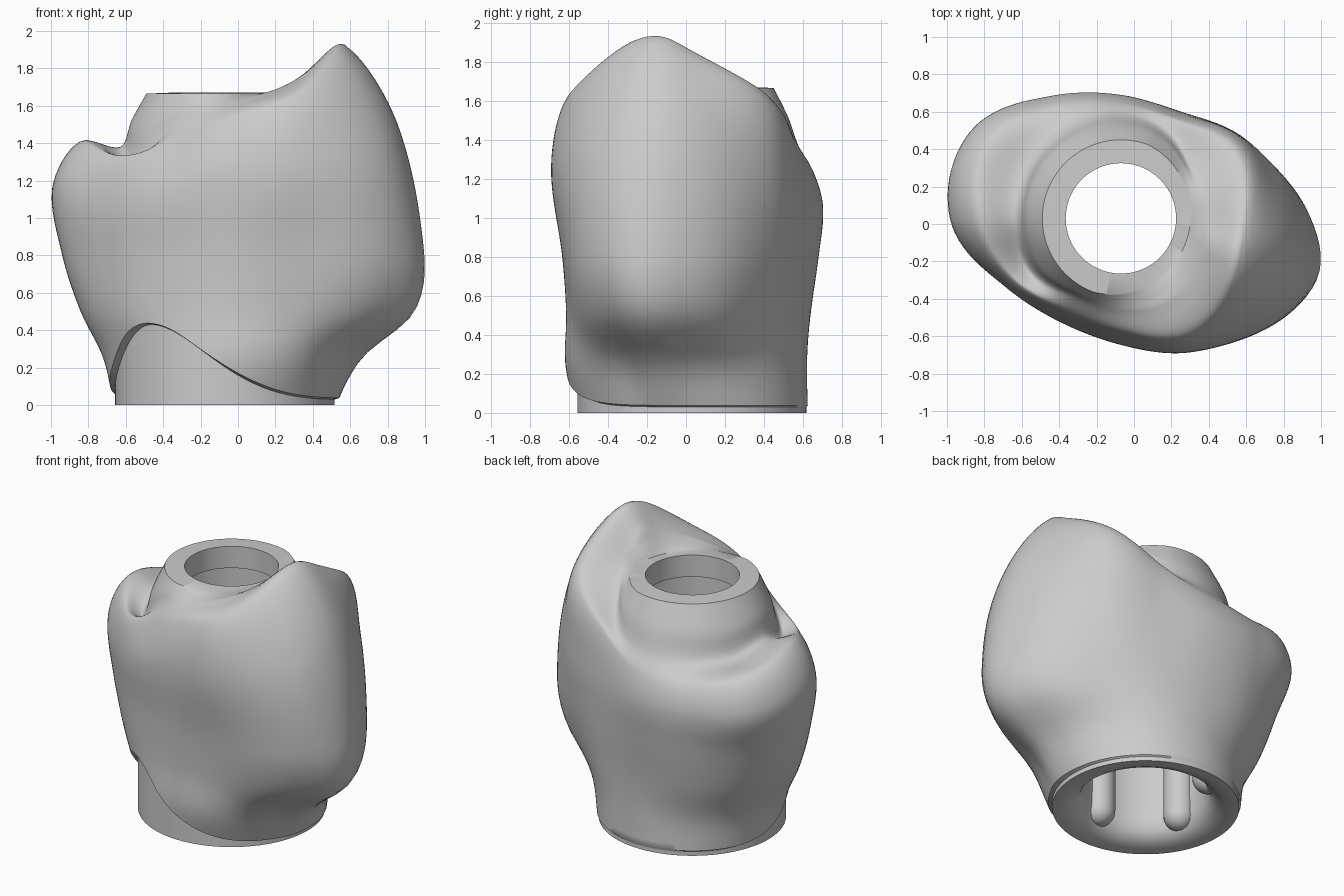
import bpy, bmesh, math
from mathutils import Vector

if "Cube" in bpy.data.objects:
    bpy.data.objects.remove(bpy.data.objects["Cube"])

CX, CY = -0.07, 0.03          # axis of the socket
BASE_R, HOLE_R, CAVITY_R = 0.587, 0.295, 0.39
SEGS = 144

mat = bpy.data.materials.new("light grey")
mat.diffuse_color = (0.6, 0.6, 0.6, 1)
mat.use_nodes = True
mat.node_tree.nodes["Principled BSDF"].inputs["Base Color"].default_value = mat.diffuse_color

# angle, wall radius at z .25 .5 .8, shoulder r z, rim r z, groove r z
KEYS = [
    (0,   .71, .96, 1.015, .91, 1.45, .67, 1.85, .48, 1.74),
    (30,  .63, .72, .78,  .80, 1.22, .73, 1.64, .46, 1.63),
    (60,  .60, .62, .645, .655, 1.10, .61, 1.40, .52, 1.43),
    (90,  .59, .605, .64, .66, 1.05, .62, 1.24, .55, 1.36),
    (120, .60, .66, .72,  .755, 1.05, .70, 1.22, .56, 1.33),
    (150, .63, .74, .84,  .93, 1.08, .83, 1.31, .57, 1.33),
    (180, .65, .77, .865, .91, 1.17, .77, 1.41, .56, 1.38),
    (210, .61, .67, .70,  .72, 1.10, .66, 1.33, .56, 1.30),
    (240, .61, .61, .62,  .64, 1.15, .57, 1.39, .49, 1.51),
    (270, .645, .635, .645, .675, 1.25, .60, 1.52, .50, 1.60),
    (300, .68, .72, .76,  .82, 1.27, .72, 1.64, .52, 1.68),
    (330, .70, .94, 1.03,  .97, 1.38, .69, 1.88, .50, 1.78),
    (345, .75, 1.04, 1.097, .95, 1.50, .665, 1.925, .50, 1.82),
]


def hermite(p0, p1, m0, m1, t):
    return ((2*t**3 - 3*t*t + 1)*p0 + (t**3 - 2*t*t + t)*m0
            + (3*t*t - 2*t**3)*p1 + (t**3 - t*t)*m1)


def key_at(deg):
    """Smooth periodic interpolation of the key sections."""
    n = len(KEYS)
    i = max(k for k in range(n) if KEYS[k][0] <= deg)

    def key(k):
        return KEYS[k % n][0] + 360*(k // n), KEYS[k % n][1:]
    (a, A), (b, B), (c, C), (d, D) = (key(i + o) for o in (-1, 0, 1, 2))
    h, t = c - b, (deg - b)/(c - b)
    return [hermite(q, r, (r - p)/(c - a)*h, (s - q)/(d - b)*h, t)
            for p, q, r, s in zip(A, B, C, D)]


def spline(pts, steps):
    """Smooth curve through profile points."""
    out = []
    for i in range(len(pts) - 1):
        p, q = pts[i], pts[i + 1]
        o, s = pts[max(i - 1, 0)], pts[min(i + 2, len(pts) - 1)]
        h = (q - p).length
        m0 = (q - o)/max((q - p).length + (p - o).length, 1e-6)*h
        m1 = (s - p)/max((q - p).length + (s - q).length, 1e-6)*h
        out += [hermite(p, q, m0, m1, k/steps) for k in range(steps)]
    return out + [pts[-1]]


def margin(deg):
    """Height where the base cylinder ends and the crown begins."""
    w = 36 if deg < 228 else 46
    return 0.03 + 0.40*math.exp(-((deg - 228)/w)**2)


def profile(deg):
    r1, r2, r3, sr, sz, mr, mz, gr, gz = key_at(deg)
    # the collar edge is pulled in where the tall cusp runs into it
    top = Vector((0.42 - 0.05*max(0, math.cos(math.radians(deg + 20))), 1.665))
    groove = Vector((gr, gz))
    mid = (groove + top)/2 + Vector((0.04, 0.0))*max(0, 1.6 - gz)
    pts = [Vector(p) for p in ((.595, 0), (r1, .25), (r2, .5), (r3, .8),
                               (sr, sz), (mr, mz))] + [groove, mid, top]
    curve = spline(pts, 8)
    wall, upper = curve[:33], curve[33:]
    # base cylinder up to the margin step
    zb = margin(deg)
    step = 0.004 + 0.010*min(1, (zb - 0.03)/0.1)
    rows = [Vector((BASE_R, zb*k/4)) for k in range(5)]
    # crown wall, resampled from the margin upwards
    for k in range(25):
        z = zb + 0.008 + (sz - zb - 0.008)*k/24
        j = next((j for j in range(1, 33) if wall[j].y >= z - 1e-6), 32)
        a, b = wall[j - 1], wall[j]
        f = min(1, max(0, (z - a.y)/max(b.y - a.y, 1e-6)))
        rows.append(Vector((max(a.x + (b.x - a.x)*f, BASE_R + step), z)))
    rows += upper
    # flat seat, screw hole, inner cavity and rounded mouth
    rows += [Vector(p) for p in ((HOLE_R, 1.67), (HOLE_R, 1.52), (CAVITY_R, 1.50),
                                 (CAVITY_R, .25), (.395, .13), (.415, .07),
                                 (.45, .03), (.50, .008), (.55, 0))]
    return rows


def add_mesh(name, bm, angle):
    bmesh.ops.recalc_face_normals(bm, faces=bm.faces)
    me = bpy.data.meshes.new(name)
    bm.to_mesh(me)
    bm.free()
    me.materials.append(mat)
    ob = bpy.data.objects.new(name, me)
    bpy.context.collection.objects.link(ob)
    bpy.ops.object.select_all(action='DESELECT')
    ob.select_set(True)
    bpy.context.view_layer.objects.active = ob
    bpy.ops.object.shade_smooth_by_angle(angle=math.radians(angle))


# crown: closed loft of the profiles around the socket axis
bm = bmesh.new()
cols = []
for s in range(SEGS):
    deg = 360*s/SEGS
    c, n = math.cos(math.radians(deg)), math.sin(math.radians(deg))
    cols.append([bm.verts.new((CX + p.x*c, CY + p.x*n, p.y)) for p in profile(deg)])
for s in range(SEGS):
    a, b = cols[s], cols[(s + 1) % SEGS]
    for k in range(len(a)):
        j = (k + 1) % len(a)
        bm.faces.new((a[k], b[k], b[j], a[j]))
add_mesh("crown_body", bm, 45)

# round-ended locating ribs inside the cavity
for i, deg in enumerate((123, 199, 275)):
    ang = math.radians(deg)
    x, y = CX + 0.41*math.cos(ang), CY + 0.41*math.sin(ang)
    bm = bmesh.new()
    rings = [(0.1*math.sin(t*math.pi/12), 0.14 - 0.1*math.cos(t*math.pi/12))
             for t in range(1, 7)] + [(0.1, 0.9)]
    loops = [[bm.verts.new((x + r*math.cos(math.tau*k/24), y + r*math.sin(math.tau*k/24), z))
              for k in range(24)] for r, z in rings]
    for a, b in zip(loops, loops[1:]):
        for k in range(24):
            bm.faces.new((a[k], a[(k + 1) % 24], b[(k + 1) % 24], b[k]))
    bm.faces.new(loops[0])
    bm.faces.new(loops[-1])
    # keep the rib tucked inside the crown wall
    for v in bm.verts:
        d = Vector((v.co.x - CX, v.co.y - CY))
        if d.length > 0.42:
            d *= 0.42/d.length
            v.co.x, v.co.y = CX + d.x, CY + d.y
    add_mesh(f"locating_rib_{i + 1}", bm, 40)
